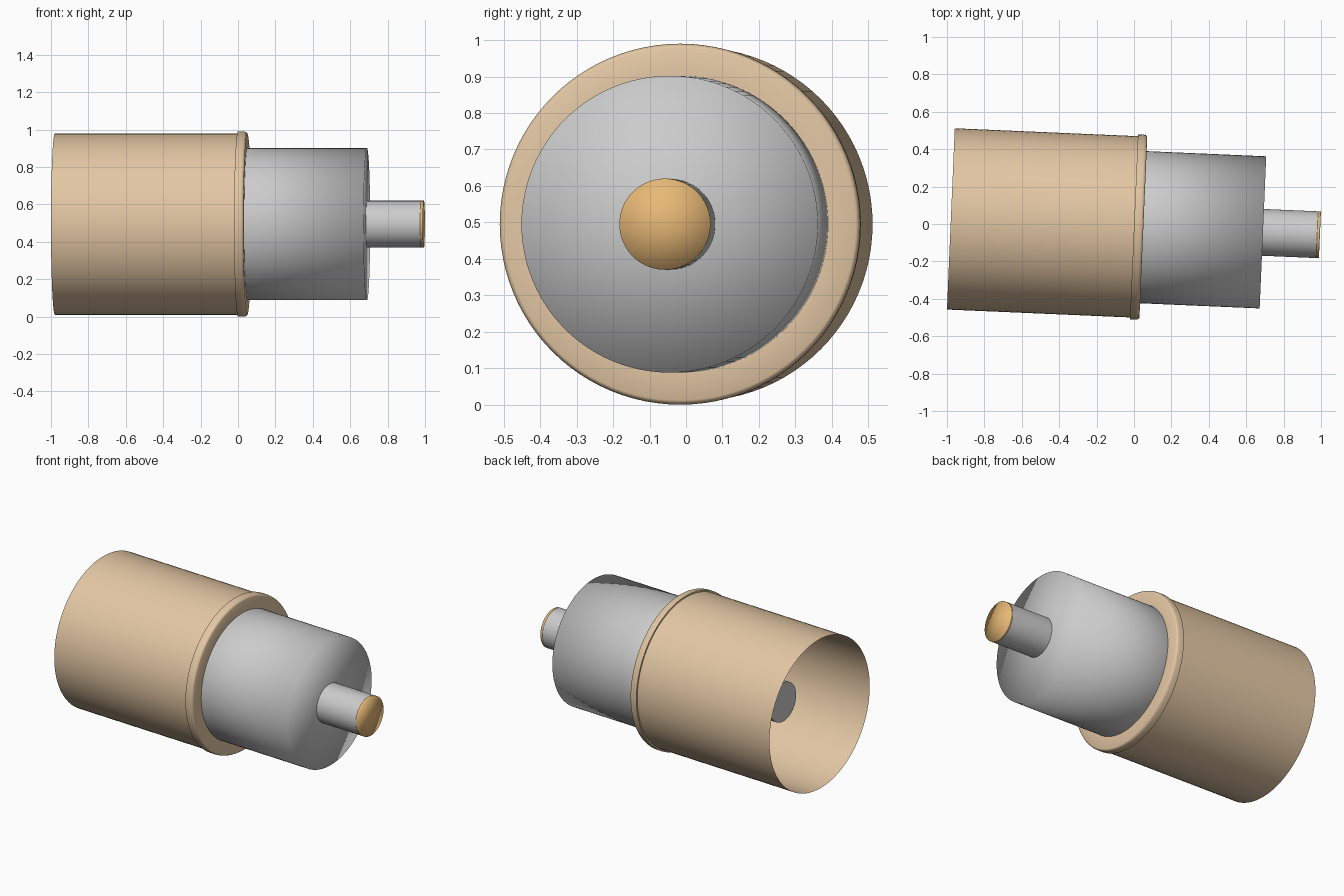
import bpy, bmesh, math

if "Cube" in bpy.data.objects:
    bpy.data.objects.remove(bpy.data.objects["Cube"])

TILT = math.radians(-2.47)
SEG = 96


def material(name, rgb):
    m = bpy.data.materials.new(name)
    m.diffuse_color = (*rgb, 1)
    m.use_nodes = True
    m.node_tree.nodes["Principled BSDF"].inputs["Base Color"].default_value = m.diffuse_color
    return m


def lathe(name, profile, mat=None, sharp=True):
    """Revolve (position along axis, radius) points about the tilted axis."""
    bm = bmesh.new()
    rings = []
    for s, r in profile:
        rings.append([bm.verts.new((s, r * math.cos(a), r * math.sin(a)))
                      for a in (2 * math.pi * i / SEG for i in range(SEG))])
    for a, b in zip(rings, rings[1:]):
        for i in range(SEG):
            j = (i + 1) % SEG
            bm.faces.new((a[i], b[i], b[j], a[j]))
    return finish(name, bm, mat, sharp)


def rod(name, start, end, radius, mat=None, sharp=True):
    """Solid cylinder with fan caps along the tilted axis."""
    bm = bmesh.new()
    bmesh.ops.create_cone(bm, cap_ends=True, cap_tris=True, segments=SEG,
                          radius1=radius, radius2=radius, depth=end - start)
    for v in bm.verts:
        x, y, z = v.co
        v.co = (z + (start + end) / 2, y, -x)
    return finish(name, bm, mat, sharp)


def finish(name, bm, mat, sharp):
    bmesh.ops.recalc_face_normals(bm, faces=bm.faces)
    me = bpy.data.meshes.new(name)
    bm.to_mesh(me)
    bm.free()
    ob = bpy.data.objects.new(name, me)
    bpy.context.collection.objects.link(ob)
    ob.location = (0, -0.015, 0.495)
    ob.rotation_euler = (0, 0, TILT)
    if mat:
        me.materials.append(mat)
    bpy.ops.object.select_all(action='DESELECT')
    ob.select_set(True)
    bpy.context.view_layer.objects.active = ob
    if sharp:
        bpy.ops.object.shade_smooth_by_angle(angle=math.radians(35))
    else:
        bpy.ops.object.shade_smooth()
    return ob


tan = material("tan", (0.77, 0.57, 0.37))
orange = material("orange", (0.8, 0.48, 0.18))

# Outer sleeve, open at the rear
lathe("sleeve", [(-0.98, 0.485), (0.0, 0.485)], tan)

# Collar with rounded front rim and flat face closing onto the inner body
lathe("collar", [(0.0, 0.485), (0.0, 0.495), (0.032, 0.495), (0.04, 0.493),
                 (0.047, 0.489), (0.05, 0.483), (0.05, 0.405)], tan)

# Inner body, soft shaded
rod("inner_body", -0.41, 0.69, 0.407, sharp=False)

# Shaft running out of both ends of the body
rod("shaft", -0.71, 0.98, 0.125)

# Coloured contact tip on the front of the shaft
rod("shaft_tip", 0.98, 0.995, 0.125, orange, sharp=False)
